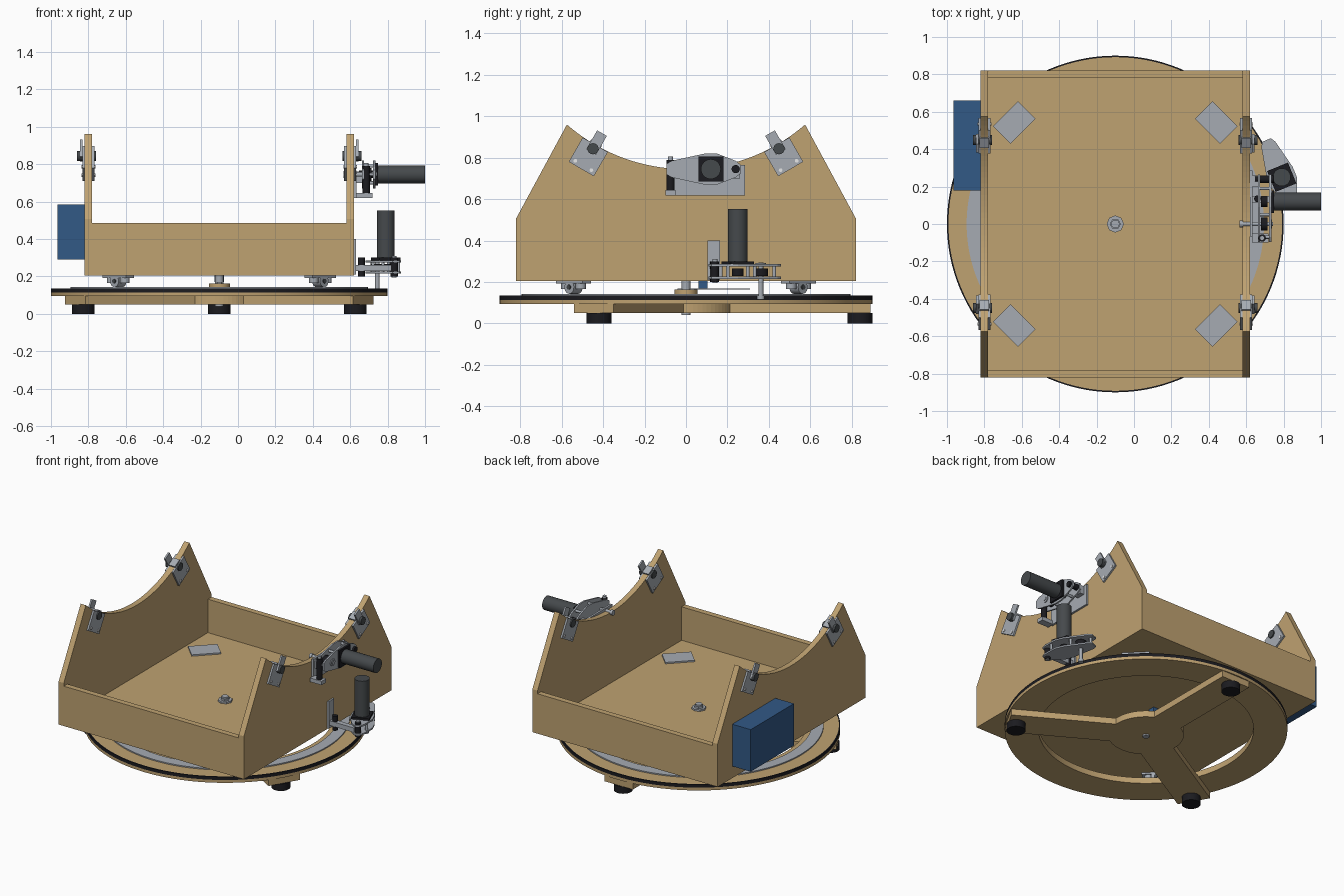
import bpy, bmesh
from math import sin, cos, pi, asin, radians
from mathutils import Matrix, Vector

if "Cube" in bpy.data.objects:
    bpy.data.objects.remove(bpy.data.objects["Cube"])


def material(name, rgb):
    m = bpy.data.materials.new(name)
    m.use_nodes = True
    m.diffuse_color = (*rgb, 1)
    m.node_tree.nodes["Principled BSDF"].inputs["Base Color"].default_value = (*rgb, 1)
    return m


WOOD = material("plywood", (0.52, 0.36, 0.165))
METAL = material("light metal", (0.38, 0.41, 0.45))
DARK = material("motor grey", (0.06, 0.067, 0.072))
BLACK = material("black rubber", (0.011, 0.011, 0.014))
BLUE = material("blue plastic", (0.032, 0.1, 0.24))
WHITE = material("screw white", (0.8, 0.8, 0.8))

WORLD = Matrix()
CX = -0.1                      # pivot axis of the turntable


def frame(origin, u, v, w):
    """Matrix with the given origin and axes."""
    m = Matrix((u, v, w)).transposed().to_4x4()
    m.translation = origin
    return m


def finish(name, bm, mat, m, smooth=False):
    bm.transform(m)
    bmesh.ops.recalc_face_normals(bm, faces=bm.faces)
    me = bpy.data.meshes.new(name)
    bm.to_mesh(me)
    bm.free()
    me.materials.append(mat)
    ob = bpy.data.objects.new(name, me)
    bpy.context.collection.objects.link(ob)
    if smooth:
        bpy.ops.object.select_all(action="DESELECT")
        ob.select_set(True)
        bpy.context.view_layer.objects.active = ob
        bpy.ops.object.shade_smooth_by_angle(angle=radians(35))
    return ob


def box(name, x, y, z, mat, m=WORLD):
    """Box from (min, max) ranges."""
    bm = bmesh.new()
    bmesh.ops.create_cube(bm, size=1)
    for p in bm.verts:
        p.co = [(a + b) / 2 + c * (b - a) for (a, b), c in zip((x, y, z), p.co)]
    return finish(name, bm, mat, m)


def prism(name, pts, z, mat, m=WORLD, smooth=False):
    """Outline extruded along local z."""
    bm = bmesh.new()
    face = bm.faces.new([bm.verts.new((a, b, z[0])) for a, b in pts])
    new = bmesh.ops.extrude_face_region(bm, geom=[face])["geom"]
    bmesh.ops.translate(bm, vec=(0, 0, z[1] - z[0]),
                        verts=[g for g in new if isinstance(g, bmesh.types.BMVert)])
    return finish(name, bm, mat, m, smooth)


def cyl(name, x, y, z, r, mat, m=WORLD, n=32):
    pts = [(x + r * cos(2 * pi * i / n), y + r * sin(2 * pi * i / n)) for i in range(n)]
    return prism(name, pts, z, mat, m, n > 8)


def ring(name, r0, r1, z, mat, n=128):
    """Flat ring about the pivot axis."""
    bm = bmesh.new()
    loops = [[bm.verts.new((CX + r * cos(2 * pi * i / n), r * sin(2 * pi * i / n), h))
              for i in range(n)] for r, h in ((r0, z[0]), (r1, z[0]), (r1, z[1]), (r0, z[1]))]
    for k in range(4):
        a, b = loops[k], loops[(k + 1) % 4]
        for i in range(n):
            j = (i + 1) % n
            bm.faces.new((a[i], a[j], b[j], b[i]))
    return finish(name, bm, mat, WORLD, True)


# Three-armed base with a round hub and feet
hub, half, reach = 0.24, 0.11, 0.89
outline = []
a0 = asin(half / hub)
for k in range(3):
    a = pi / 2 + k * 2 * pi / 3
    d, s = Vector((cos(a), sin(a))), Vector((-sin(a), cos(a)))
    outline += [d * reach - s * half, d * reach + s * half]
    span = 2 * pi / 3 - 2 * a0
    outline += [Vector((cos(t), sin(t))) * hub for t in [a + a0 + span * i / 12 for i in range(13)]]
    cyl("foot", CX + 0.84 * cos(a), 0.84 * sin(a), (0, 0.05), 0.06, BLACK)
prism("base_arms", [(CX + p.x, p.y) for p in outline], (0.05, 0.094), WOOD)

# Ground ring, rubber belt and steel track
ring("ground_ring", 0.685, 0.9, (0.094, 0.114), WOOD)
ring("ground_ring_top", 0.685, 0.893, (0.114, 0.135), WOOD)
ring("rim_belt", 0.892, 0.9, (0.114, 0.136), BLACK)
ring("steel_track", 0.72, 0.795, (0.135, 0.143), METAL)

# Pivot and encoder
cyl("pivot_column", CX, 0, (0.09, 0.163), 0.056, WOOD)
cyl("pivot_shaft", CX, 0, (0.04, 0.285), 0.022, METAL)
cyl("pivot_washer", CX, 0, (0.25, 0.262), 0.046, METAL, n=8)
cyl("pivot_nut", CX, 0, (0.262, 0.275), 0.03, METAL, n=6)
box("encoder_arm", (CX - 0.012, CX + 0.012), (-0.04, 0.31), (0.163, 0.169), METAL)
box("encoder", (CX - 0.025, CX + 0.025), (0.06, 0.105), (0.169, 0.205), BLUE)

# Rocker box
box("floor_board", (-0.78, 0.58), (-0.78, 0.78), (0.205, 0.25), WOOD)
for name, s in (("front_board", -1), ("back_board", 1)):
    box(name, (-0.78, 0.58), sorted((s * 0.78, s * 0.82)), (0.205, 0.485), WOOD)
ARC_R, ARC_Z = 0.876, 1.621
edge = asin(0.575 / ARC_R)
profile = [(-0.575, 0.96), (-0.82, 0.507), (-0.82, 0.205), (0.82, 0.205), (0.82, 0.507)]
profile += [(ARC_R * sin(t), ARC_Z - ARC_R * cos(t)) for t in
            [edge - 2 * edge * i / 40 for i in range(40)]]
YZ = frame((0, 0, 0), (0, 1, 0), (0, 0, 1), (1, 0, 0))
prism("right_side_board", profile, (-0.82, -0.78), WOOD, YZ)
prism("left_side_board", profile, (0.58, 0.62), WOOD, YZ)
box("control_box", (-0.965, -0.822), (0.18, 0.66), (0.29, 0.585), BLUE)

# Floor plates with rollers that ride on the track
for sx in (-1, 1):
    for sy in (-1, 1):
        rad = Vector((sx, sy, 0)).normalized()
        m = frame((CX + sx * 0.54, sy * 0.543, 0), (-rad.y, rad.x, 0), rad, (0, 0, 1))
        box("floor_plate", (-0.095, 0.095), (-0.066, 0.066), (0.25, 0.26), METAL, m)
        box("roller_plate", (-0.09, 0.09), (-0.03, 0.03), (0.192, 0.205), METAL, m)
        for t in (-0.05, 0.05):
            cyl("roller_post", t, 0, (0.165, 0.2), 0.025, METAL, m, 16)
        axle = frame(m @ Vector((0, 0, 0.175)), m.col[0].xyz, (0, 0, 1), rad)
        cyl("track_roller", 0, 0, (-0.03, 0.03), 0.032, METAL, axle)
        cyl("roller_hub", 0, 0, (-0.035, 0.035), 0.012, DARK, axle, 16)

# Bearing brackets clamped over the curved edges; local z points outwards
for sx in (-1, 1):
    for sy in (-1, 1):
        t = sy * pi / 6
        m = frame((CX + sx * 0.72, ARC_R * sin(t), ARC_Z - ARC_R * cos(t)),
                  (0, cos(t), sin(t)), (0, -sin(t), cos(t)), (sx, 0, 0))
        for z in ((-0.052, -0.04), (0, 0.012)):
            box("bracket_plate", (-0.07, 0.07), (-0.135, 0), z, METAL, m)
        box("bracket_tab", (-0.027, 0.027), (-0.04, 0.065), (0.012, 0.024), METAL, m)
        cyl("bracket_bearing", 0, -0.022, (-0.06, 0.04), 0.027, DARK, m, 24)
        box("bracket_block", (-0.03, 0.03), (0, 0.012), (-0.045, 0.005), METAL, m)
        for u in (-0.045, 0.045):
            cyl("bracket_screw", u, -0.115, (-0.057, 0.017), 0.009, WHITE, m, 12)


def drive(name, origin, u, w):
    """Motor unit: two lever plates, pulleys, friction shaft and motor along w."""
    u, w = Vector(u).normalized(), Vector(w)
    m = frame(origin, u, w.cross(u), w)
    lever = [(0.215, 0.025), (0.19, 0.04), (0.03, 0.075), (-0.03, 0.075), (-0.12, 0.04), (-0.145, 0.02)]
    lever += [(a, -b) for a, b in reversed(lever)]
    for z in (0, 0.06):
        prism(name + "_lever", lever, (z, z + 0.011), METAL, m)
    box(name + "_gearbox", (-0.06, 0.06), (-0.06, 0.06), (0.071, 0.085), BLACK, m)
    cyl(name + "_motor", 0, 0, (0.085, 0.338), 0.048, DARK, m)
    cyl(name + "_motor_pulley", 0, 0, (0.015, 0.05), 0.028, BLACK, m)
    cyl(name + "_shaft_pulley", 0.12, 0, (0.015, 0.05), 0.035, BLACK, m)
    cyl(name + "_shaft", 0.12, 0, (-0.1, 0.08), 0.012, METAL, m, 16)
    cyl(name + "_friction_wheel", 0.12, 0, (-0.1, -0.08), 0.018, METAL, m, 16)
    cyl(name + "_shaft_bearing", 0.12, 0, (0.071, 0.076), 0.025, METAL, m)
    cyl(name + "_tension_bolt", -0.12, 0, (-0.015, 0.085), 0.02, BLACK, m, 16)
    for p, q in ((0.07, 0.045), (0.07, -0.045), (-0.07, 0.045), (-0.07, -0.045), (0.19, 0)):
        cyl(name + "_spacer", p, q, (0.011, 0.06), 0.009, METAL, m, 12)


# Tilt drive on the left side board
drive("tilt_drive", (0.663, 0.12, 0.745), (0, -1, 0), (1, 0, 0))
box("tilt_mount", (0.62, 0.634), (-0.068, 0.285), (0.618, 0.765), METAL)
box("tilt_mount_shelf", (0.63, 0.72), (-0.1, -0.05), (0.618, 0.645), METAL)
cyl("tilt_spring", 0.685, -0.075, (0.645, 0.79), 0.02, BLACK, n=16)
cyl("tilt_spring_cap", 0.685, -0.075, (0.79, 0.805), 0.013, METAL, n=16)
box("tilt_pivot_block", (0.634, 0.665), (0.2, 0.26), (0.7, 0.76), METAL)

# Turning drive beside the rim
drive("turn_drive", (0.79, 0.25, 0.215), (-0.045, 0.11, 0), (0, 0, 1))
box("turn_mount", (0.62, 0.632), (0.105, 0.165), (0.21, 0.4), METAL)
box("turn_mount_arm", (0.63, 0.82), (0.115, 0.15), (0.23, 0.262), METAL)
cyl("turn_spring", 0.66, 0.135, (0.2, 0.3), 0.018, BLACK, n=16)
cyl("turn_pivot", 0.835, 0.14, (0.195, 0.31), 0.013, METAL, n=16)
